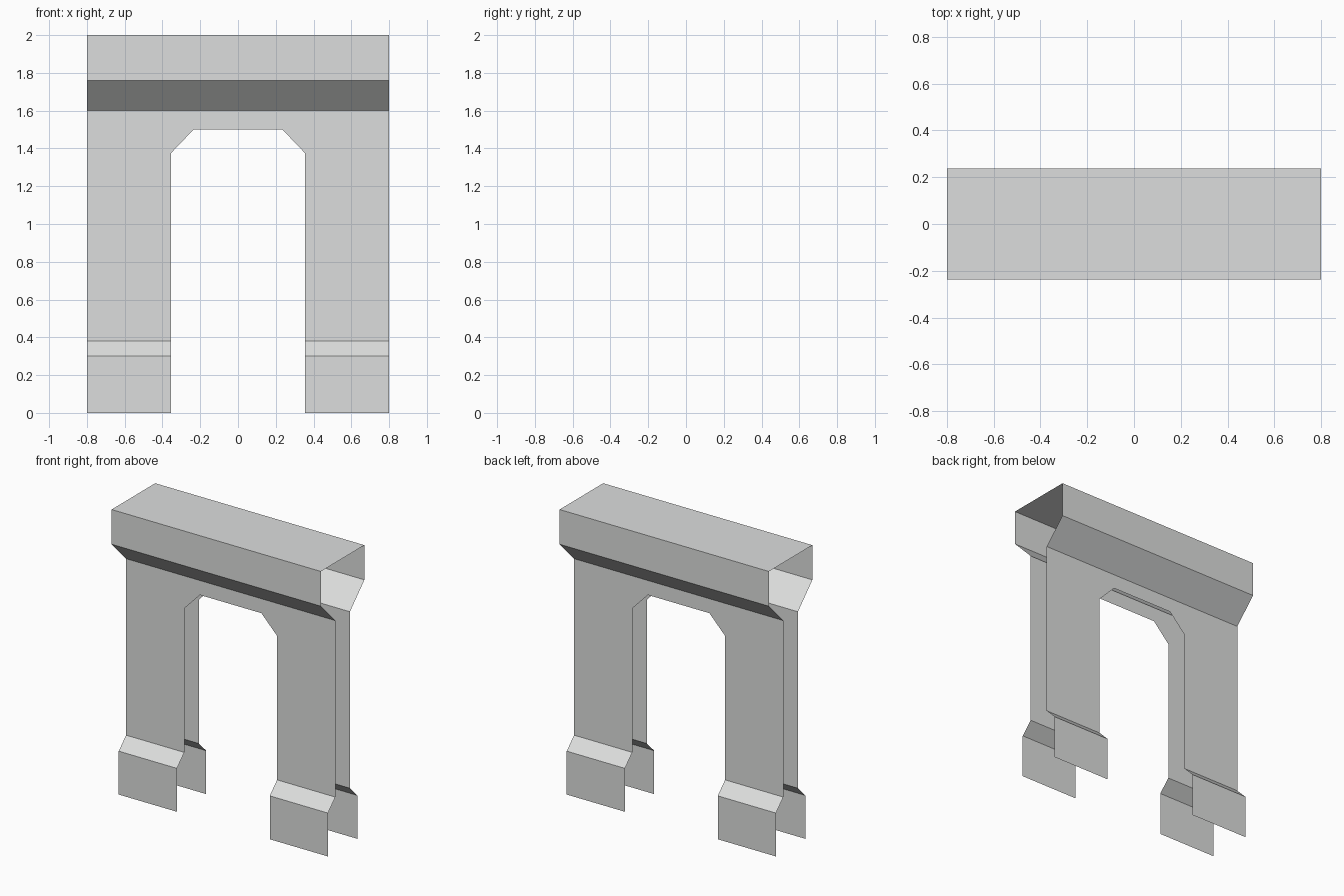
import bpy, bmesh

if "Cube" in bpy.data.objects:
    bpy.data.objects.remove(bpy.data.objects["Cube"])

stone = bpy.data.materials.new("light_grey_stone")
stone.diffuse_color = (0.72, 0.73, 0.725, 1)
stone.use_nodes = True
stone.node_tree.nodes["Principled BSDF"].inputs["Base Color"].default_value = stone.diffuse_color

HALF, GAP = 0.8, 0.355              # half width, half opening
WALL, FOOT, HEAD = 0.08, 0.16, 0.238  # half depths


def part(name, faces):
    """Open sheet part: each face is given for the front, then repeated turned to the back."""
    bm = bmesh.new()
    for s in (1, -1):
        for f in faces:
            bm.faces.new([bm.verts.new((s * x, s * y, z)) for x, y, z in f])
    bmesh.ops.remove_doubles(bm, verts=bm.verts, dist=1e-5)
    me = bpy.data.meshes.new(name)
    bm.to_mesh(me)
    bm.free()
    me.materials.append(stone)
    bpy.context.collection.objects.link(bpy.data.objects.new(name, me))


def strips(x0, x1, profile):
    """Quads between x0 and x1 following a (y, z) profile upwards."""
    return [[(x0, a[0], a[1]), (x1, a[0], a[1]), (x1, b[0], b[1]), (x0, b[0], b[1])]
            for a, b in zip(profile, profile[1:])]


# Flared feet with sloped shoulders
foot = [(-FOOT, 0), (-FOOT, 0.3), (-WALL, 0.38)]
part("feet", strips(-HALF, -GAP, foot) + strips(GAP, HALF, foot))

# Wall sheets with the chamfered opening
outline = [(-HALF, 0.38), (-GAP, 0.38), (-GAP, 1.375), (-0.235, 1.5),
           (0.235, 1.5), (GAP, 1.375), (GAP, 0.38), (HALF, 0.38),
           (HALF, 1.6), (-HALF, 1.6)]
part("arch_wall", [[(x, -WALL, z) for x, z in outline]])

# Overhanging cap, open at both ends
part("cap", strips(-HALF, HALF, [(-WALL, 1.6), (-HEAD, 1.76), (-HEAD, 2.0), (0, 2.0)]))
